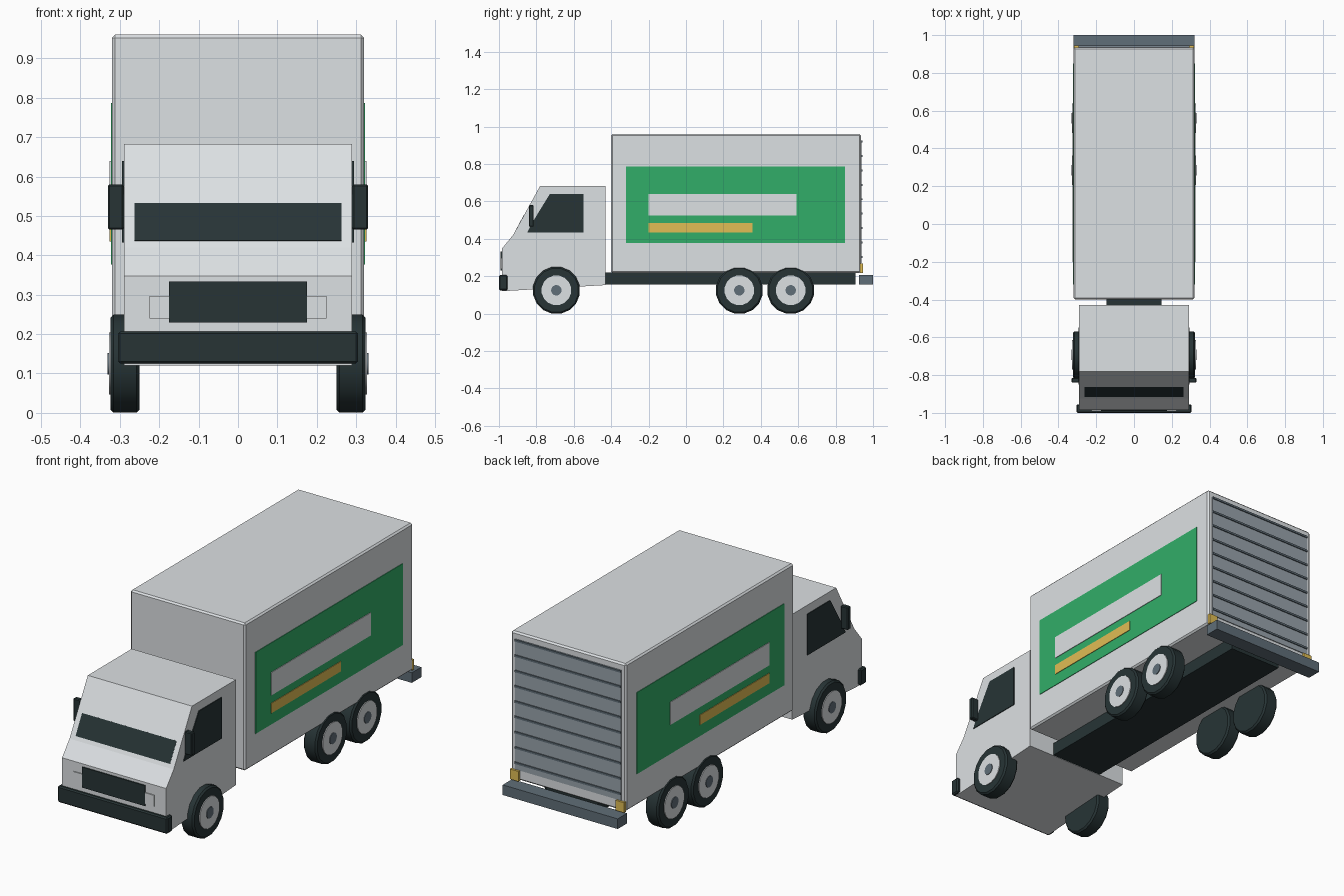
import bpy
import bmesh
from math import radians, pi
from mathutils import Matrix

if "Cube" in bpy.data.objects:
    bpy.data.objects.remove(bpy.data.objects["Cube"])


def material(name, rgb):
    m = bpy.data.materials.new(name)
    m.use_nodes = True
    m.diffuse_color = (*rgb, 1)
    node = next(n for n in m.node_tree.nodes if n.type == "BSDF_PRINCIPLED")
    node.inputs["Base Color"].default_value = (*rgb, 1)
    return m


WHITE = material("off white", (0.72, 0.75, 0.77))
DARK = material("charcoal", (0.02, 0.034, 0.036))
SLATE = material("slate", (0.117, 0.156, 0.188))
DOOR = material("door grey", (0.32, 0.37, 0.41))
GREEN = material("green", (0.031, 0.423, 0.138))
GOLD = material("gold", (0.75, 0.51, 0.089))


def finish(name, bm, mat, bevel=0):
    bmesh.ops.recalc_face_normals(bm, faces=bm.faces)
    mesh = bpy.data.meshes.new(name)
    bm.to_mesh(mesh)
    bm.free()
    mesh.materials.append(mat)
    ob = bpy.data.objects.new(name, mesh)
    bpy.context.collection.objects.link(ob)
    if bevel:
        mod = ob.modifiers.new("Bevel", "BEVEL")
        mod.width = bevel
        mod.segments = 1
        mod.limit_method = "ANGLE"
        mod.angle_limit = radians(40)
    return ob


def prism(name, profile, x0, x1, mat, bevel=0):
    """Side profile of (y, z) points stretched from x0 to x1."""
    bm = bmesh.new()
    face = bm.faces.new([bm.verts.new((x0, y, z)) for y, z in profile])
    ext = bmesh.ops.extrude_face_region(bm, geom=[face])["geom"]
    verts = [v for v in ext if isinstance(v, bmesh.types.BMVert)]
    bmesh.ops.translate(bm, verts=verts, vec=(x1 - x0, 0, 0))
    return finish(name, bm, mat, bevel)


def box(name, x, y, z, mat, bevel=0):
    profile = [(y[0], z[0]), (y[1], z[0]), (y[1], z[1]), (y[0], z[1])]
    return prism(name, profile, x[0], x[1], mat, bevel)


def disc(name, x0, x1, y, z, radius, mat, bevel=0):
    bm = bmesh.new()
    place = Matrix.Translation(((x0 + x1) / 2, y, z)) @ Matrix.Rotation(pi / 2, 4, "Y")
    place = place @ Matrix.Rotation(pi / 16, 4, "Z")
    bmesh.ops.create_cone(bm, cap_ends=True, segments=16, radius1=radius,
                          radius2=radius, depth=abs(x1 - x0), matrix=place)
    ob = finish(name, bm, mat, bevel)
    bpy.ops.object.select_all(action="DESELECT")
    ob.select_set(True)
    bpy.context.view_layer.objects.active = ob
    bpy.ops.object.shade_smooth_by_angle(angle=radians(30))
    return ob


# Cab with sloped nose
prism("cab", [(-0.985, 0.12), (-0.985, 0.347), (-0.925, 0.42), (-0.78, 0.683),
              (-0.43, 0.683), (-0.43, 0.153)], -0.29, 0.29, WHITE)
prism("windscreen", [(-0.916, 0.437), (-0.864, 0.533), (-0.858, 0.53), (-0.91, 0.434)],
      -0.263, 0.263, DARK)
box("grille", (-0.175, 0.175), (-0.991, -0.984), (0.23, 0.333), DARK)
box("front_bumper", (-0.305, 0.305), (-1.0, -0.955), (0.125, 0.207), DARK, 0.006)

# Cargo body, frame and rear fittings
box("cargo_box", (-0.32, 0.32), (-0.4, 0.935), (0.218, 0.96), WHITE, 0.008)
box("chassis", (-0.145, 0.145), (-0.45, 0.905), (0.155, 0.22), DARK)
box("rear_bumper", (-0.32, 0.32), (0.925, 1.0), (0.157, 0.208), SLATE)
box("roller_door", (-0.295, 0.295), (0.93, 0.939), (0.27, 0.925), DOOR)
for i in range(9):
    z = 0.92 - 0.077 * i
    box("door_rib", (-0.295, 0.295), (0.932, 0.944), (z - 0.005, z + 0.005), SLATE)

# Parts on both sides
for side, s in (("left", 1), ("right", -1)):
    box(side + "_headlight", (s * 0.17, s * 0.225), (-0.99, -0.984), (0.24, 0.297), WHITE)
    prism(side + "_window", [(-0.85, 0.433), (-0.548, 0.433), (-0.548, 0.64),
                             (-0.728, 0.64), (-0.82, 0.49)], s * 0.287, s * 0.294, DARK)
    box(side + "_mirror", (s * 0.29, s * 0.33), (-0.84, -0.815), (0.465, 0.58), DARK, 0.004)
    box(side + "_green_panel", (s * 0.317, s * 0.323), (-0.32, 0.85), (0.377, 0.787), GREEN)
    box(side + "_white_stripe", (s * 0.318, s * 0.326), (-0.2, 0.59), (0.525, 0.64), WHITE)
    box(side + "_gold_stripe", (s * 0.318, s * 0.326), (-0.2, 0.355), (0.435, 0.485), GOLD)
    box(side + "_tail_light", (s * 0.27, s * 0.318), (0.93, 0.946), (0.217, 0.268), GOLD)
    for axle, y in (("front", -0.693), ("middle", 0.285), ("rear", 0.56)):
        wheel = side + "_" + axle
        disc(wheel + "_tyre", s * 0.25, s * 0.324, y, 0.125, 0.127, DARK, 0.008)
        disc(wheel + "_rim", s * 0.3, s * 0.328, y, 0.125, 0.08, WHITE)
        disc(wheel + "_hub", s * 0.31, s * 0.331, y, 0.125, 0.028, SLATE)
